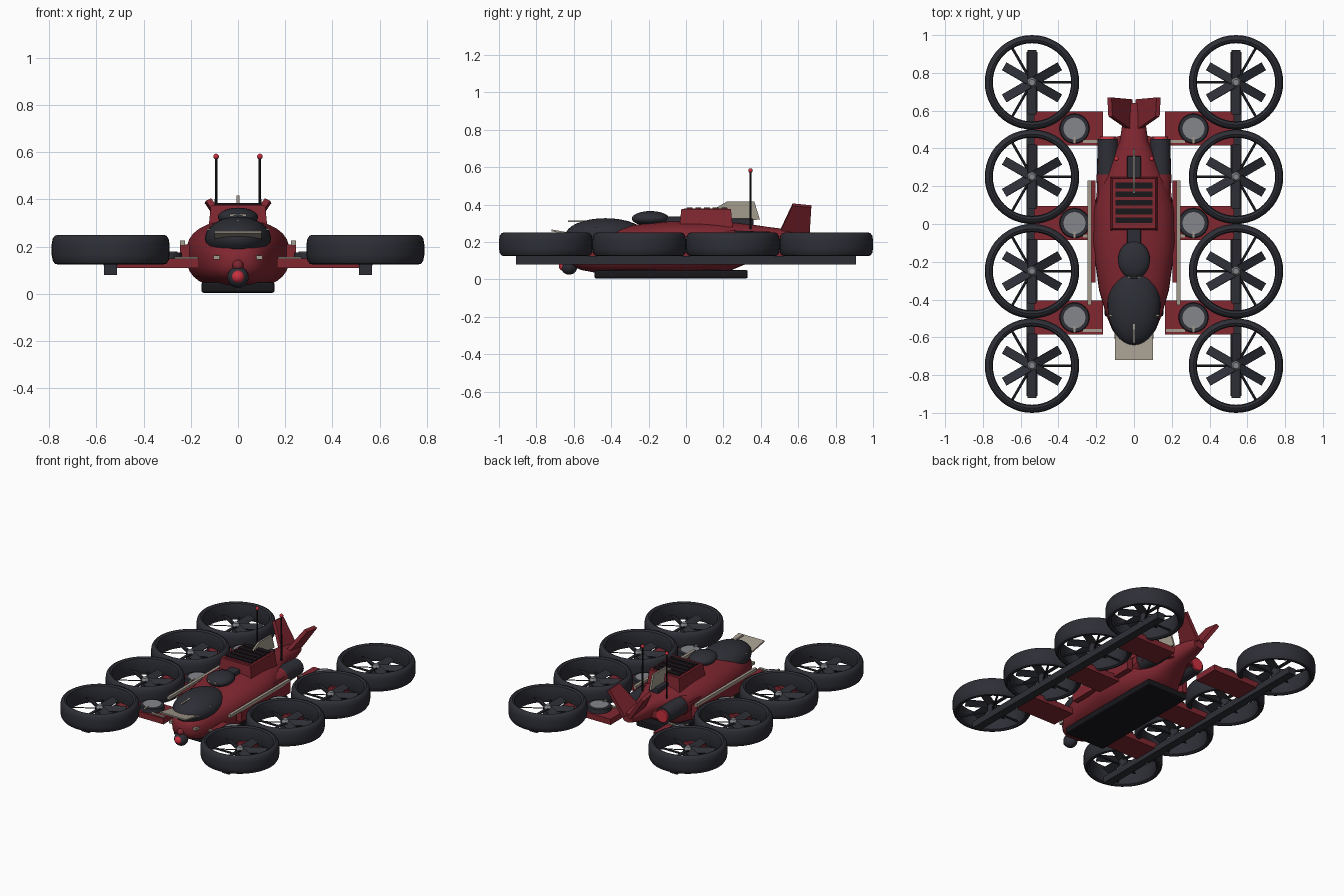
import bpy, bmesh, math
from mathutils import Matrix, Vector

if "Cube" in bpy.data.objects:
    bpy.data.objects.remove(bpy.data.objects["Cube"])


def material(name, r, g, b):
    m = bpy.data.materials.new(name)
    m.use_nodes = True
    m.diffuse_color = (r, g, b, 1)
    m.node_tree.nodes["Principled BSDF"].inputs["Base Color"].default_value = (r, g, b, 1)
    return m


RED = material("dark red paint", 0.22, 0.02, 0.03)
DARK = material("charcoal", 0.027, 0.028, 0.037)
BLACK = material("black", 0.009, 0.009, 0.012)
BEIGE = material("warm grey trim", 0.37, 0.33, 0.27)
GREY = material("steel grey", 0.23, 0.24, 0.26)
LENS = material("bright red", 0.6, 0.03, 0.05)


def finish(name, bm, mat, matrix=None, smooth=False, bevel=0):
    bmesh.ops.recalc_face_normals(bm, faces=bm.faces[:])
    me = bpy.data.meshes.new(name)
    bm.to_mesh(me)
    bm.free()
    me.materials.append(mat)
    ob = bpy.data.objects.new(name, me)
    bpy.context.collection.objects.link(ob)
    if matrix:
        ob.matrix_world = matrix
    if bevel:
        mod = ob.modifiers.new("bevel", 'BEVEL')
        mod.width, mod.segments = bevel, 2
    if smooth:
        bpy.ops.object.select_all(action='DESELECT')
        ob.select_set(True)
        bpy.context.view_layer.objects.active = ob
        bpy.ops.object.shade_smooth_by_angle(angle=math.radians(40))
    return ob


def box(name, x, y, z, mat, bevel=0):
    """Box from (min, max) pairs."""
    bm = bmesh.new()
    size = [b - a for a, b in (x, y, z)]
    mid = [(a + b) / 2 for a, b in (x, y, z)]
    bmesh.ops.create_cube(bm, size=1)
    bmesh.ops.scale(bm, vec=size, verts=bm.verts)
    return finish(name, bm, mat, Matrix.Translation(mid), bevel=bevel)


def ball(name, centre, radii, mat):
    bm = bmesh.new()
    bmesh.ops.create_uvsphere(bm, u_segments=32, v_segments=16, radius=1)
    bmesh.ops.scale(bm, vec=radii, verts=bm.verts)
    return finish(name, bm, mat, Matrix.Translation(centre), smooth=True)


def rod(name, a, b, r1, r2, mat, sides=24):
    a, b = Vector(a), Vector(b)
    bm = bmesh.new()
    bmesh.ops.create_cone(bm, cap_ends=True, segments=sides, radius1=r1, radius2=r2,
                          depth=(b - a).length)
    turn = (b - a).to_track_quat('Z', 'Y').to_matrix().to_4x4()
    return finish(name, bm, mat, Matrix.Translation((a + b) / 2) @ turn, smooth=True)


def skin(bm, rings, closed=False):
    """Join vertex rings with quads."""
    n = len(rings[0])
    pairs = list(zip(rings, rings[1:])) + ([(rings[-1], rings[0])] if closed else [])
    for p, q in pairs:
        for i in range(n):
            j = (i + 1) % n
            bm.faces.new((p[i], p[j], q[j], q[i]))
    if not closed:
        bm.faces.new(rings[0])
        bm.faces.new(rings[-1])


def slab(name, points, offset, mat):
    """Flat outline extruded along the offset vector."""
    bm = bmesh.new()
    offset = Vector(offset)
    skin(bm, [[bm.verts.new(Vector(p) + offset * k) for p in points] for k in (-0.5, 0.5)])
    return finish(name, bm, mat)


def power(v, e):
    return math.copysign(abs(v) ** e, v)


# Fuselage: rounded sections (y, half width, bottom, top)
sections = [(-0.63, .03, .11, .16), (-0.61, .08, .075, .20), (-0.56, .115, .05, .23),
            (-0.48, .148, .035, .26), (-0.35, .185, .025, .285), (-0.1, .22, .02, .31),
            (0.08, .215, .02, .312), (0.22, .18, .04, .307), (0.34, .12, .09, .295),
            (0.44, .075, .15, .28), (0.56, .058, .17, .265), (0.64, .04, .19, .25)]
bm = bmesh.new()
rings = []
for y, w, lo, hi in sections:
    ring = []
    for i in range(32):
        a = math.tau * i / 32
        ring.append(bm.verts.new((w * power(math.cos(a), .8), y,
                                  (lo + hi) / 2 + (hi - lo) / 2 * power(math.sin(a), .8))))
    rings.append(ring)
skin(bm, rings)
finish("fuselage", bm, RED, smooth=True)

# Canopy, top turret and spine
ball("canopy", (0, -0.43, 0.235), (.14, .215, .092), DARK)
ball("top_turret", (0, -0.19, 0.325), (.085, .10, .04), DARK)
box("turret_trim", (-.035, .035), (-.285, -.268), (.33, .338), BEIGE)
box("front_spine", (-.038, .038), (-.12, 0), (.29, .335), DARK, .008)
box("rear_spine", (-.038, .038), (.24, .36), (.285, .325), DARK, .008)
box("canopy_probe", (-.006, .006), (-.63, -.5), (.308, .316), BEIGE)
slab("nose_plate", [(-.1, -.72, .262), (.1, -.72, .262), (.1, -.55, .232), (-.1, -.55, .232)],
     (0, 0, .01), BEIGE)

# Engine housing with grille
bm = bmesh.new()
skin(bm, [[bm.verts.new((sx * w, y0 if sy < 0 else y1, z))
           for sx, sy in ((-1, -1), (1, -1), (1, 1), (-1, 1))]
          for w, y0, y1, z in ((.125, -.035, .25, .28), (.115, -.025, .24, .375))])
finish("engine_housing", bm, RED)
box("grille_base", (-.1, .1), (-.01, .225), (.373, .378), RED)
for i in range(5):
    y = 0.005 + i * 0.046
    box("grille_slat", (-.098, .098), (y, y + .03), (.375, .385), BLACK)

# Dorsal fin
slab("dorsal_fin", [(0, .165, .385), (0, .22, .417), (0, .365, .417), (0, .395, .32),
                    (0, .25, .31)], (.012, 0, 0), BEIGE)

# Belly skid and nose sensor
box("belly_skid", (-.155, .155), (-.49, .33), (.004, .05), BLACK, .01)
ball("nose_sensor", (0, -.625, .07), (.045, .045, .045), DARK)
ball("sensor_lens", (0, -.65, .072), (.028, .03, .028), LENS)
ball("nose_tip", (0, -.625, .12), (.024, .03, .024), RED)

# Parts on both sides of the body
for s in (-1, 1):
    rod("antenna", (s * .093, .345, .27), (s * .093, .345, .58), .006, .005, BLACK, 8)
    ball("antenna_tip", (s * .093, .345, .582), (.012, .012, .012), LENS)
    slab("tail_fin", [(s * .01, .49, .23), (s * .125, .57, .40), (s * .13, .67, .39),
                      (s * .02, .66, .23)], (s * .022, 0, -.012), RED)
    rod("rear_nacelle", (s * .137, .25, .2), (s * .137, .45, .2), .06, .055, DARK)
    rod("nacelle_exhaust", (s * .137, .44, .2), (s * .137, .462, .2), .045, .042, LENS)
    slab("nacelle_mount", [(s * .09, .1, .2), (s * .2, .1, .2), (s * .185, .44, .2),
                           (s * .06, .47, .2)], (0, 0, .05), RED)
    rod("nacelle_cowl", (s * .14, .1, .2), (s * .137, .262, .2), .05, .063, RED)
    slab("side_panel", [(s * .225, -.31, .13), (s * .225, .23, .13), (s * .225, .23, .21),
                        (s * .225, -.31, .21)], (.04, 0, 0), RED)
    box("side_rail", (s * .235 - .01, s * .235 + .01), (-.43, .23), (.205, .225), BEIGE)
    box("headlight", (s * .08 - .024, s * .08 + .024), (-.61, -.56), (.145, .163), BEIGE)
    box("canopy_mark", (s * .115 - .018, s * .115 + .018), (-.49, -.48), (.27, .277), BEIGE)

    # Pylons with lift vents and the long carrier rail
    box("carrier_rail", (s * .54 - .028, s * .54 + .028), (-.91, .91), (.08, .125), DARK)
    for y in (-.495, .005, .505):
        box("pylon", (min(s * .165, s * .53), max(s * .165, s * .53)),
            (y - .09, y + .09), (.11, .15), RED)
        rod("vent_ring", (s * .315, y, .145), (s * .315, y, .176), .08, .076, DARK, 32)
        rod("vent_disc", (s * .315, y, .17), (s * .315, y, .18), .058, .058, GREY, 32)
        box("pylon_marker", (s * .22 - .05, s * .22 + .05), (y - .077, y - .06),
            (.148, .157), BEIGE)
        box("vent_latch", (s * .315 - .006, s * .315 + .006), (y - .08, y - .045),
            (.172, .183), BEIGE)

# Rotor pods: shroud profile as (radius, height)
profile = [(.207, .15), (.212, .132), (.225, .125), (.237, .128), (.246, .142), (.25, .165),
           (.25, .21), (.246, .233), (.237, .246), (.225, .25), (.212, .243), (.207, .225)]


def shroud(x, y):
    bm = bmesh.new()
    rings = []
    for i in range(48):
        a = math.tau * i / 48
        rings.append([bm.verts.new((r * math.cos(a), r * math.sin(a), z)) for r, z in profile])
    skin(bm, rings, closed=True)
    finish("rotor_shroud", bm, DARK, Matrix.Translation((x, y, 0)), smooth=True)


def blades(x, y):
    bm = bmesh.new()
    for k in range(6):
        turn = Matrix.Rotation(math.radians(30 + 60 * k), 4, 'Z')
        pitch = Matrix.Rotation(math.radians(25), 4, 'X')
        shape = Matrix.Diagonal((.15, .05, .006, 1))
        bmesh.ops.create_cube(bm, size=1,
                              matrix=turn @ Matrix.Translation((.095, 0, 0)) @ pitch @ shape)
    finish("rotor_blades", bm, DARK, Matrix.Translation((x, y, .185)))


for s in (-1, 1):
    for y in (-.75, -.25, .25, .75):
        x = s * .54
        shroud(x, y)
        blades(x, y)
        rod("rotor_mast", (x, y, .12), (x, y, .19), .03, .03, DARK)
        rod("rotor_hub", (x, y, .18), (x, y, .21), .03, .016, GREY)
        for deg in (60, 180, 300):
            a = math.radians(deg if s > 0 else 180 - deg)
            rod("shroud_strut", (x, y, .145),
                (x + .21 * math.cos(a), y + .21 * math.sin(a), .145), .007, .007, DARK, 8)
